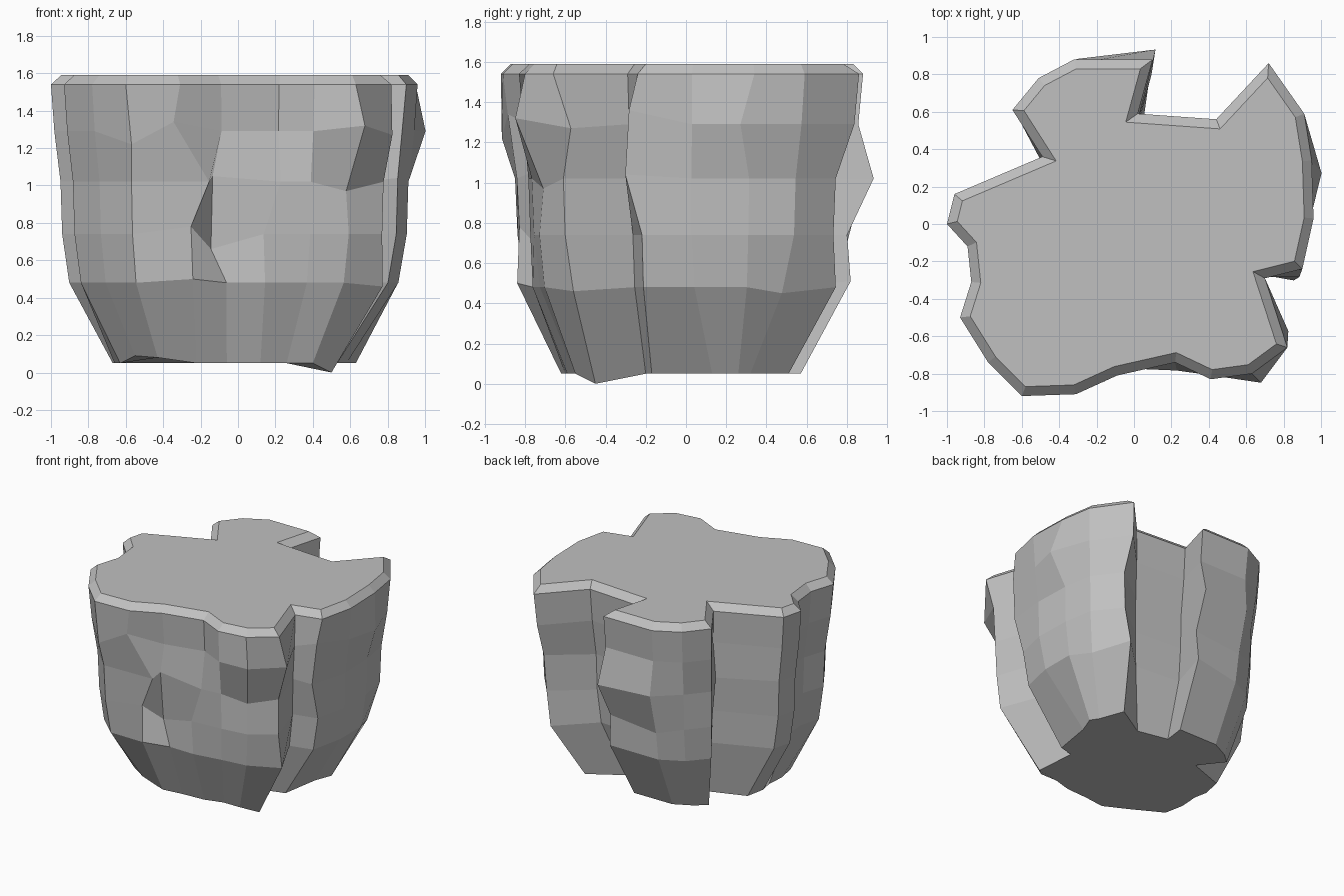
import bpy
import bmesh
from mathutils import Vector

if "Cube" in bpy.data.objects:
    bpy.data.objects.remove(bpy.data.objects["Cube"], do_unlink=True)

# Plan outlines of the boulder, counter-clockwise from the front right corner
RIM = [(-.6, -.92), (-.31, -.91), (-.09, -.81), (.22, -.74), (.41, -.83), (.63, -.8),
       (.82, -.66), (.7, -.29), (.9, -.24), (.96, .03), (.95, .34), (.91, .59),
       (.72, .86), (.44, .56), (.02, .59), (.1, .88), (-.32, .88), (-.51, .78),
       (-.65, .61), (-.49, .36), (-.96, .16), (-1, 0), (-.89, -.12), (-.87, -.31),
       (-.93, -.5), (-.78, -.74)]
BASE = [(-.43, -.57), (-.22, -.62), (-.06, -.6), (.12, -.59), (.26, -.55), (.4, -.55),
        (.5, -.45), (.42, -.2), (.53, -.17), (.58, .13), (.63, .26), (.59, .32),
        (.52, .51), (.27, .36), (.03, .41), (.05, .57), (-.28, .57), (-.42, .5),
        (-.5, .43), (-.36, .25), (-.64, .15), (-.67, 0), (-.65, -.1), (-.66, -.25),
        (-.63, -.4), (-.55, -.5)]

# Chipped corners: (ring, column) -> shift from the regular shape
CHIPS = {
    (0, 0): (0, 0, .03), (0, 6): (0, 0, -.05), (0, 25): (0, 0, .04),
    (1, 1): (.04, -.04, .02), (1, 2): (.02, -.04, 0), (1, 3): (-.05, -.1, 0),
    (1, 6): (.04, .02, -.02), (1, 11): (-.03, -.03, -.03), (1, 15): (0, .05, .03),
    (2, 1): (.04, 0, .04), (2, 2): (-.06, .02, -.08), (2, 3): (-.07, -.1, 0),
    (2, 12): (.02, -.05, 0), (2, 16): (0, 0, -.04),
    (3, 1): (.14, 0, 0), (3, 2): (-.05, -.02, .03), (3, 3): (.02, -.1, 0),
    (3, 5): (-.02, .03, -.05), (3, 8): (0, -.08, .02), (3, 12): (.03, -.05, 0),
    (3, 15): (.02, .12, 0), (3, 16): (0, .07, 0), (3, 19): (-.04, .02, 0),
    (4, 0): (.02, -.02, -.07), (4, 1): (-.04, 0, .05), (4, 5): (.06, -.07, .03),
    (4, 6): (.02, .07, -.02), (4, 8): (0, -.05, .07), (4, 10): (.07, -.06, 0),
}


def blend(first, second, factor):
    """Outline part way between two outlines."""
    return [Vector(a).lerp(Vector(b), factor) for a, b in zip(first, second)]


def inset(outline, width):
    """Outline moved inwards by an even width."""
    result = []
    count = len(outline)
    for i in range(count):
        here = Vector(outline[i])
        before = (here - Vector(outline[i - 1])).normalized()
        after = (Vector(outline[(i + 1) % count]) - here).normalized()
        inward = Vector((-before.y - after.y, before.x + after.x)).normalized()
        spread = max(inward.dot(Vector((-after.y, after.x))), .55)
        result.append(here + inward * width / spread)
    return result


def make_material(name, colour):
    material = bpy.data.materials.new(name)
    material.use_nodes = True
    material.diffuse_color = colour
    shader = material.node_tree.nodes["Principled BSDF"]
    shader.inputs["Base Color"].default_value = colour
    shader.inputs["Roughness"].default_value = .9
    return material


# Stacked rings from the ground up to the bevelled top
waist = [(x * .94, y * .91) for x, y in RIM]
rings = [
    (.05, BASE),
    (.48, blend(BASE, waist, .86)),
    (.74, waist),
    (1.02, blend(waist, RIM, .15)),
    (1.29, blend(waist, RIM, .7)),
    (1.54, RIM),
    (1.59, inset(RIM, .05)),
]

bm = bmesh.new()
loops = []
for level, (height, outline) in enumerate(rings):
    loop = []
    for column, (x, y) in enumerate(outline):
        shift = Vector(CHIPS.get((level, column), (0, 0, 0)))
        loop.append(bm.verts.new(Vector((x, y, height)) + shift))
    loops.append(loop)

# Faceted sides
for lower, upper in zip(loops, loops[1:]):
    for i in range(len(lower)):
        j = (i + 1) % len(lower)
        bm.faces.new((lower[i], lower[j], upper[j], upper[i]))

# Flat top and underside
bm.faces.new(loops[-1])
bm.faces.new(reversed(loops[0]))
bmesh.ops.recalc_face_normals(bm, faces=bm.faces)

mesh = bpy.data.meshes.new("boulder")
bm.to_mesh(mesh)
bm.free()
mesh.materials.append(make_material("stone grey", (.53, .53, .53, 1)))
boulder = bpy.data.objects.new("boulder", mesh)
bpy.context.collection.objects.link(boulder)
